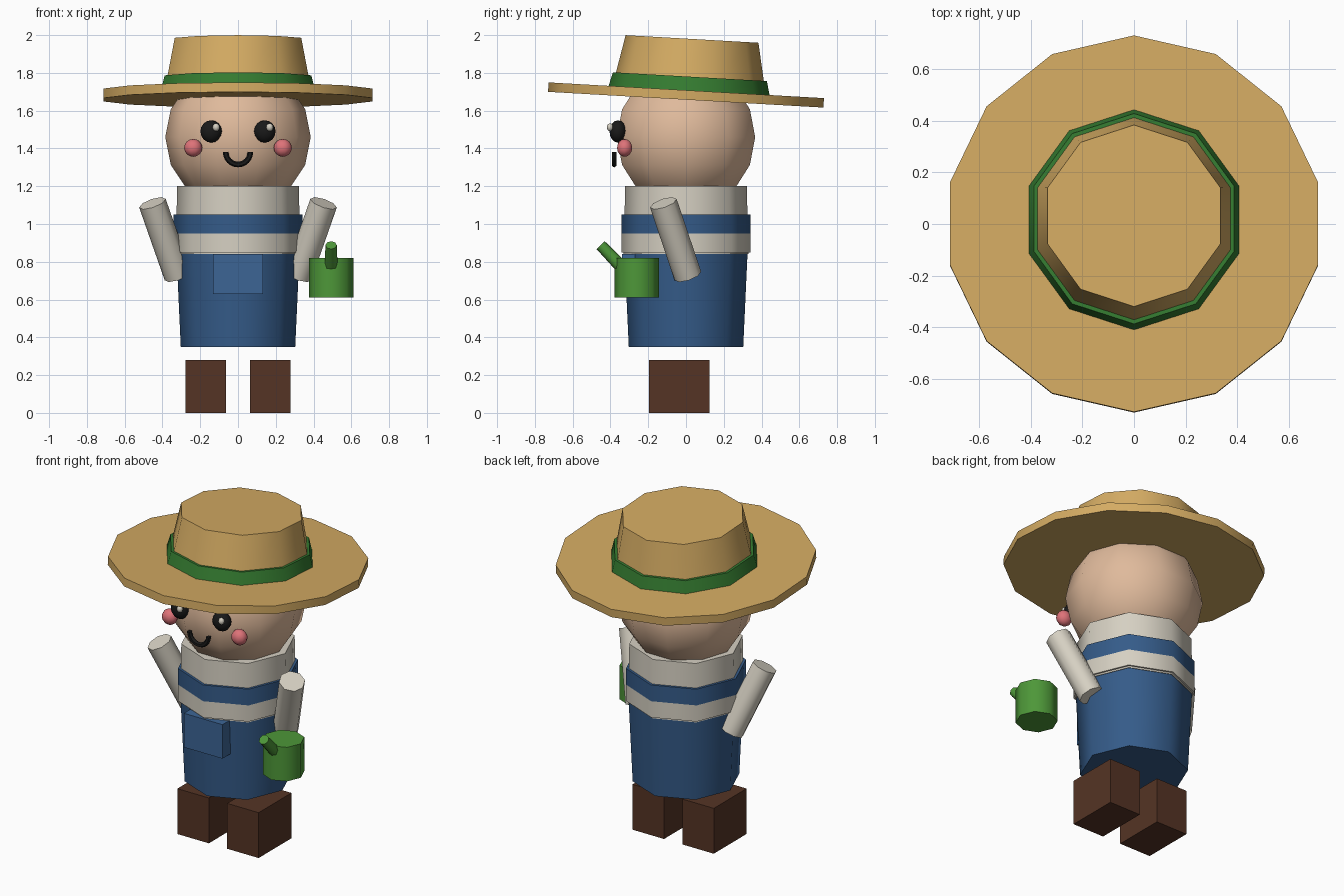
import bpy, bmesh, math
from mathutils import Matrix, Vector

if "Cube" in bpy.data.objects:
    bpy.data.objects.remove(bpy.data.objects["Cube"])


def material(name, rgb):
    m = bpy.data.materials.new(name)
    m.diffuse_color = (*rgb, 1)
    m.use_nodes = True
    m.node_tree.nodes["Principled BSDF"].inputs["Base Color"].default_value = m.diffuse_color
    return m


STRAW = material("straw", (0.66, 0.41, 0.125))
BAND = material("dark_green", (0.035, 0.20, 0.03))
SKIN = material("skin", (0.74, 0.49, 0.33))
DENIM = material("denim", (0.035, 0.105, 0.25))
POCKET = material("light_denim", (0.045, 0.13, 0.30))
CREAM = material("cream", (0.67, 0.63, 0.54))
LEATHER = material("brown_leather", (0.09, 0.034, 0.018))
GREEN = material("can_green", (0.075, 0.31, 0.04))
BLACK = material("black", (0.01, 0.01, 0.01))
PINK = material("cheek_pink", (0.73, 0.17, 0.19))


def finish(name, bm, mat, smooth=True):
    bmesh.ops.remove_doubles(bm, verts=bm.verts, dist=1e-5)
    bmesh.ops.recalc_face_normals(bm, faces=bm.faces)
    mesh = bpy.data.meshes.new(name)
    bm.to_mesh(mesh)
    bm.free()
    ob = bpy.data.objects.new(name, mesh)
    bpy.context.collection.objects.link(ob)
    mesh.materials.append(mat)
    if smooth:
        bpy.ops.object.select_all(action='DESELECT')
        ob.select_set(True)
        bpy.context.view_layer.objects.active = ob
        bpy.ops.object.shade_smooth_by_angle(angle=math.radians(55))
    return ob


def lathe(name, profile, sides, mat, matrix=Matrix(), start=math.pi / 2):
    """Turn (radius, height) points around z; open ends get flat caps."""
    bm = bmesh.new()
    rings = [[bm.verts.new((r * math.cos(start + math.tau * i / sides),
                            r * math.sin(start + math.tau * i / sides), z))
              for i in range(sides)] for r, z in profile]
    for a, b in zip(rings, rings[1:]):
        for i in range(sides):
            j = (i + 1) % sides
            bm.faces.new((a[i], a[j], b[j], b[i]))
    for ring, (r, z) in ((rings[0], profile[0]), (rings[-1], profile[-1])):
        if r > 1e-4:
            bm.faces.new(ring)
    bm.transform(matrix)
    return finish(name, bm, mat)


def ball(name, centre, radii, sides, rings, mat):
    arc = [(math.sin(math.pi * k / rings), -math.cos(math.pi * k / rings))
           for k in range(rings + 1)]
    arc[0], arc[-1] = (0, -1), (0, 1)
    m = Matrix.Translation(centre) @ Matrix.Diagonal((*radii, 1))
    return lathe(name, arc, sides, mat, m, start=0)


def rod(name, p, q, r1, r2, sides, mat):
    p, q = Vector(p), Vector(q)
    m = Matrix.Translation(p) @ (q - p).to_track_quat('Z', 'Y').to_matrix().to_4x4()
    return lathe(name, [(r1, 0), (r2, (q - p).length)], sides, mat, m)


def box(name, centre, size, mat):
    bm = bmesh.new()
    bmesh.ops.create_cube(bm, size=1)
    bm.transform(Matrix.Translation(centre) @ Matrix.Diagonal((*size, 1)))
    return finish(name, bm, mat, smooth=False)


# Torso: dungarees, shirt and raised chest stripes
lathe("dungarees", [(0.303, 0.35), (0.326, 0.85)], 8, DENIM)
lathe("shirt", [(0.33, 0.84), (0.322, 1.20)], 8, CREAM)
lathe("cream_stripe", [(0.341, 0.85), (0.341, 0.95)], 8, CREAM)
lathe("blue_stripe", [(0.341, 0.95), (0.341, 1.05)], 8, DENIM)
box("pocket", (0, -0.295, 0.735), (0.264, 0.09, 0.21), POCKET)

# Head
ball("head", (0, 0, 1.46), (0.385, 0.385, 0.385), 10, 8, SKIN)

# Paired parts
for side, s in (("left", -1), ("right", 1)):
    box(side + "_boot", (0.17 * s, -0.035, 0.14), (0.215, 0.32, 0.28), LEATHER)
    rod(side + "_arm", (0.318 * s, 0.01, 0.725), (0.453 * s, -0.12, 1.11),
        0.074, 0.074, 8, CREAM)
    ball(side + "_eye", (0.142 * s, -0.36, 1.49), (0.057, 0.045, 0.059), 12, 8, BLACK)
    ball(side + "_eye_glint", (0.142 * s + 0.026, -0.402, 1.512),
         (0.019, 0.017, 0.021), 8, 6, CREAM)
    ball(side + "_cheek", (0.237 * s, -0.325, 1.403), (0.048, 0.042, 0.047), 10, 8, PINK)

# Smile: half ring swept below its centre
bm = bmesh.new()
rings = []
for i in range(13):
    a = math.pi + math.pi * i / 12
    ring = []
    for k in range(6):
        t = math.tau * k / 6
        r = 0.065 + 0.015 * math.cos(t)
        ring.append(bm.verts.new((r * math.cos(a), -0.38 + 0.015 * math.sin(t),
                                  1.38 + r * math.sin(a))))
    rings.append(ring)
for a, b in zip(rings, rings[1:]):
    for k in range(6):
        bm.faces.new((a[k], a[k - 1], b[k - 1], b[k]))
bm.faces.new(rings[0])
bm.faces.new(rings[-1])
finish("smile", bm, BLACK)

# Straw hat, tipped slightly backwards
TILT = Matrix.Rotation(-0.057, 4, 'X')
lathe("hat_brim", [(0.73, -0.025), (0.73, 0.025)], 14, STRAW,
      Matrix.Translation((0, 0, 1.683)) @ TILT)
on_brim = Matrix.Translation((0, 0.016, 1.70)) @ TILT
lathe("hat_crown", [(0.408, 0.0), (0.352, 0.28)], 10, STRAW, on_brim)
lathe("hat_band", [(0.430, -0.005), (0.408, 0.08)], 10, BAND, on_brim)

# Watering can
lathe("watering_can", [(0.118, 0.61), (0.118, 0.82)], 8, GREEN,
      Matrix.Translation((0.493, -0.26, 0)))
rod("can_spout", (0.493, -0.305, 0.735), (0.493, -0.452, 0.888), 0.036, 0.03, 8, GREEN)
